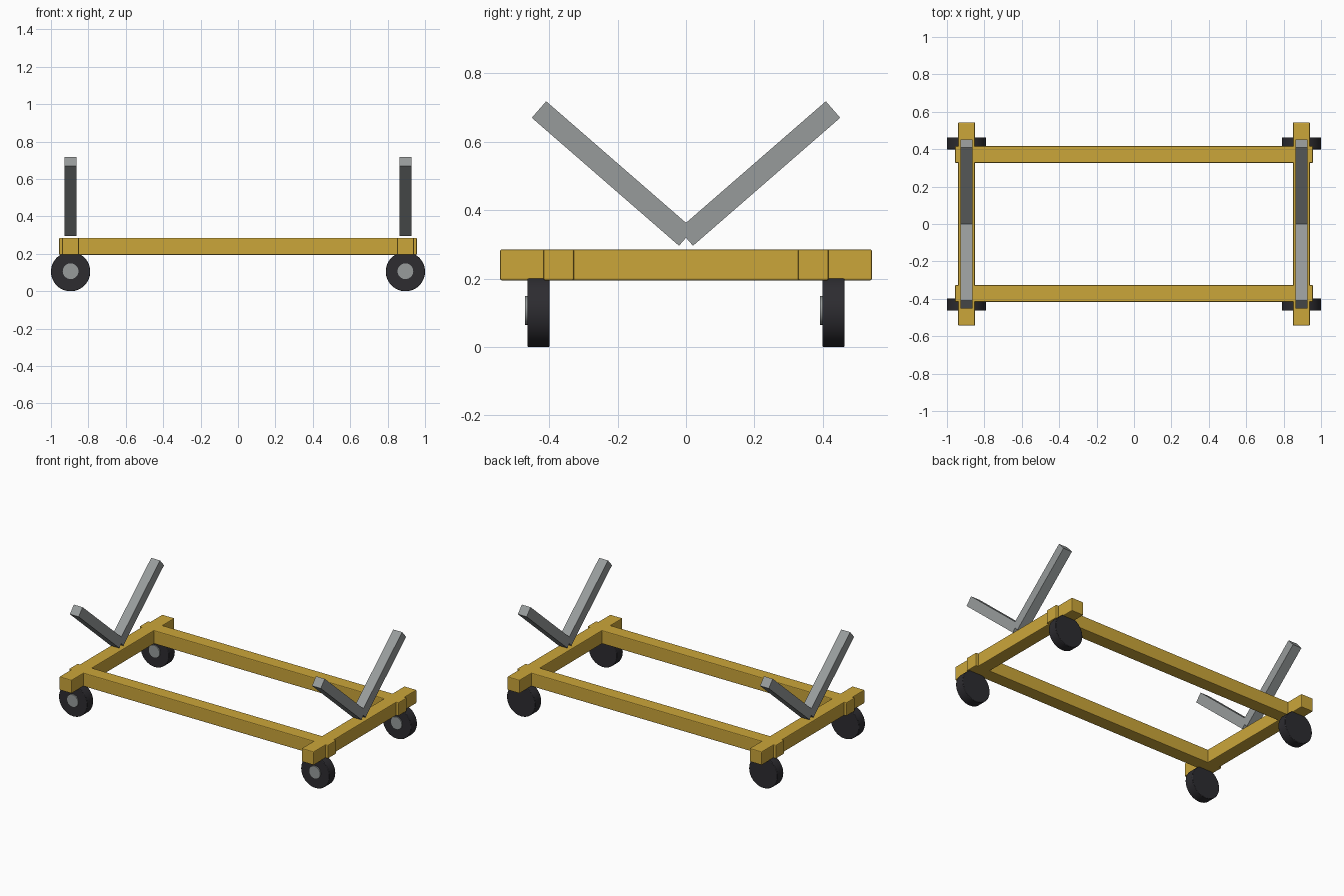
import bpy
from math import radians

if "Cube" in bpy.data.objects:
    bpy.data.objects.remove(bpy.data.objects["Cube"], do_unlink=True)


def material(name, rgb):
    mat = bpy.data.materials.new(name)
    mat.use_nodes = True
    mat.diffuse_color = (*rgb, 1)
    mat.node_tree.nodes["Principled BSDF"].inputs["Base Color"].default_value = (*rgb, 1)
    return mat


YELLOW = material("yellow paint", (0.60, 0.38, 0.042))
GREY = material("grey metal", (0.31, 0.33, 0.33))
RUBBER = material("dark rubber", (0.026, 0.025, 0.030))


def finish(obj, name, mat, bevel=0.0):
    obj.name = name
    obj.data.materials.append(mat)
    if bevel:
        mod = obj.modifiers.new("soft edges", "BEVEL")
        mod.width = bevel
        mod.segments = 2
        mod.limit_method = "ANGLE"
    return obj


def box(name, loc, size, mat, bevel=0.0, tilt=0.0):
    bpy.ops.mesh.primitive_cube_add(size=1, location=loc, rotation=(tilt, 0, 0))
    obj = bpy.context.object
    obj.scale = size
    bpy.ops.object.transform_apply(location=False, rotation=False, scale=True)
    return finish(obj, name, mat, bevel)


def disc(name, loc, radius, depth, mat, bevel=0.0):
    bpy.ops.mesh.primitive_cylinder_add(vertices=48, radius=radius, depth=depth,
                                        location=loc, rotation=(radians(90), 0, 0))
    obj = finish(bpy.context.object, name, mat, bevel)
    bpy.ops.object.shade_smooth_by_angle(angle=radians(40))
    return obj


END_X = 0.895
BEAM = 0.09
BEAM_Z = 0.24
WHEEL_R = 0.105

# Long rails, front and back
for side, y in (("front", -0.372), ("back", 0.372)):
    box(f"{side}_rail", (0, y, BEAM_Z), (1.914, BEAM, BEAM), YELLOW, 0.005)

for side, sx in (("left", 1), ("right", -1)):
    x = sx * END_X
    # Cross beam at each end
    box(f"{side}_cross_beam", (x, 0, BEAM_Z), (BEAM, 1.087, BEAM), YELLOW, 0.005)

    for end, sy in (("front", -1), ("back", 1)):
        # V-shaped cradle arm
        box(f"{side}_{end}_cradle_arm", (x, sy * 0.2145, 0.507), (0.065, 0.57, 0.064),
            GREY, tilt=sy * radians(41))
        # Wheel, with its hub always on the front face
        y = sy * 0.431
        disc(f"{side}_{end}_wheel", (x, y, WHEEL_R), WHEEL_R, 0.064, RUBBER, 0.003)
        disc(f"{side}_{end}_hub", (x, y - 0.03, WHEEL_R + 0.002), 0.042, 0.02, GREY)
